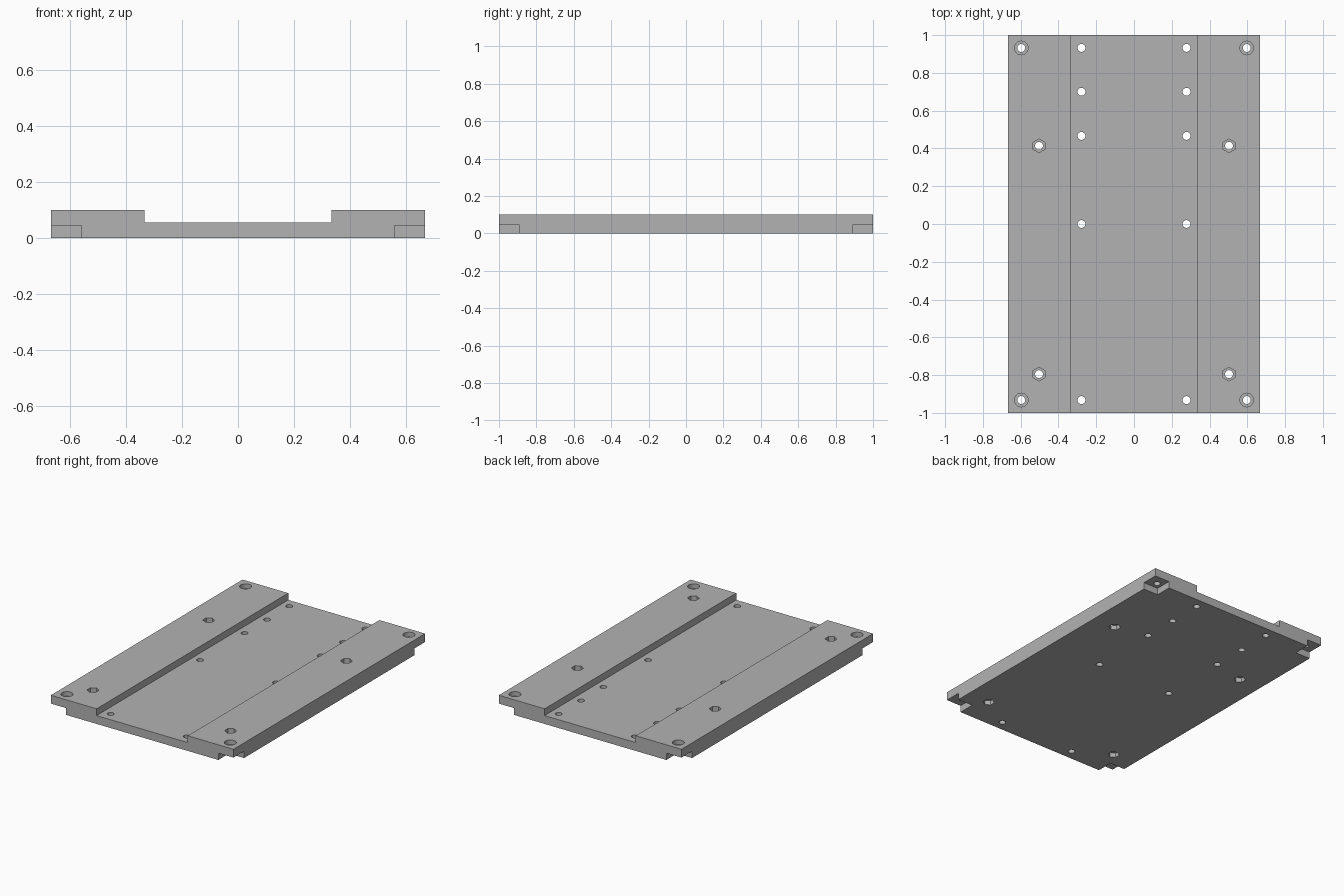
import bpy, bmesh, math

if "Cube" in bpy.data.objects:
    bpy.data.objects.remove(bpy.data.objects["Cube"])

grey = bpy.data.materials.new("plain grey")
grey.diffuse_color = (0.45, 0.45, 0.45, 1)
grey.use_nodes = True
grey.node_tree.nodes["Principled BSDF"].inputs["Base Color"].default_value = grey.diffuse_color

W, L, H = 0.667, 1.0, 0.10      # half width, half length, height
CH, FLOOR = 0.333, 0.055        # channel half width and floor height
NOTCH, NOTCH_H = 0.11, 0.045    # corner step size and height

# Base plate: channel profile extruded along its length
outline = [(-W, 0), (W, 0), (W, H), (CH, H), (CH, FLOOR),
           (-CH, FLOOR), (-CH, H), (-W, H)]
bm = bmesh.new()
face = bm.faces.new([bm.verts.new((x, -L, z)) for x, z in outline])
ext = bmesh.ops.extrude_face_region(bm, geom=[face])
bmesh.ops.translate(bm, vec=(0, 2 * L, 0),
                    verts=[v for v in ext["geom"] if isinstance(v, bmesh.types.BMVert)])
bmesh.ops.recalc_face_normals(bm, faces=bm.faces)
mesh = bpy.data.meshes.new("base_plate")
bm.to_mesh(mesh)
bm.free()
mesh.materials.append(grey)
plate = bpy.data.objects.new("base_plate", mesh)
bpy.context.collection.objects.link(plate)


def cut(cutter):
    """Subtract the cutter from the plate and discard it."""
    cutter.hide_render = True
    cutter.data.materials.append(grey)
    mod = plate.modifiers.new("cut", "BOOLEAN")
    mod.operation, mod.solver, mod.object = "DIFFERENCE", "EXACT", cutter
    bpy.ops.object.select_all(action="DESELECT")
    plate.select_set(True)
    bpy.context.view_layer.objects.active = plate
    bpy.ops.object.modifier_apply(modifier=mod.name)
    bpy.data.objects.remove(cutter)


def drill(x, y, r, z0, z1, sides=24):
    bpy.ops.mesh.primitive_cylinder_add(vertices=sides, radius=r, depth=z1 - z0,
                                        location=(x, y, (z0 + z1) / 2))
    cut(bpy.context.object)


for sx in (-1, 1):
    # Stepped corners with counterbored screw holes
    for sy in (-1, 1):
        bpy.ops.mesh.primitive_cube_add(size=1, location=(sx * W, sy * L, NOTCH_H - 0.1))
        box = bpy.context.object
        box.scale = (2 * NOTCH, 2 * NOTCH, 0.2)
        cut(box)
        drill(sx * 0.597, sy * 0.932, 0.021, -0.1, 0.2)
        drill(sx * 0.597, sy * 0.932, 0.036, 0.07, 0.2)
    # Hexagonal nut pockets on both faces of the rails
    for y in (0.414, -0.795):
        drill(sx * 0.503, y, 0.021, -0.1, 0.2)
        drill(sx * 0.503, y, 0.036, 0.06, 0.2, 6)
        drill(sx * 0.503, y, 0.036, -0.1, 0.03, 6)
    # Channel holes
    for y in (0.932, 0.7, 0.466, 0, -0.932):
        drill(sx * 0.278, y, 0.021, -0.1, 0.2)

bpy.ops.object.select_all(action="DESELECT")
plate.select_set(True)
bpy.context.view_layer.objects.active = plate
bpy.ops.object.shade_smooth_by_angle(angle=math.radians(30))
